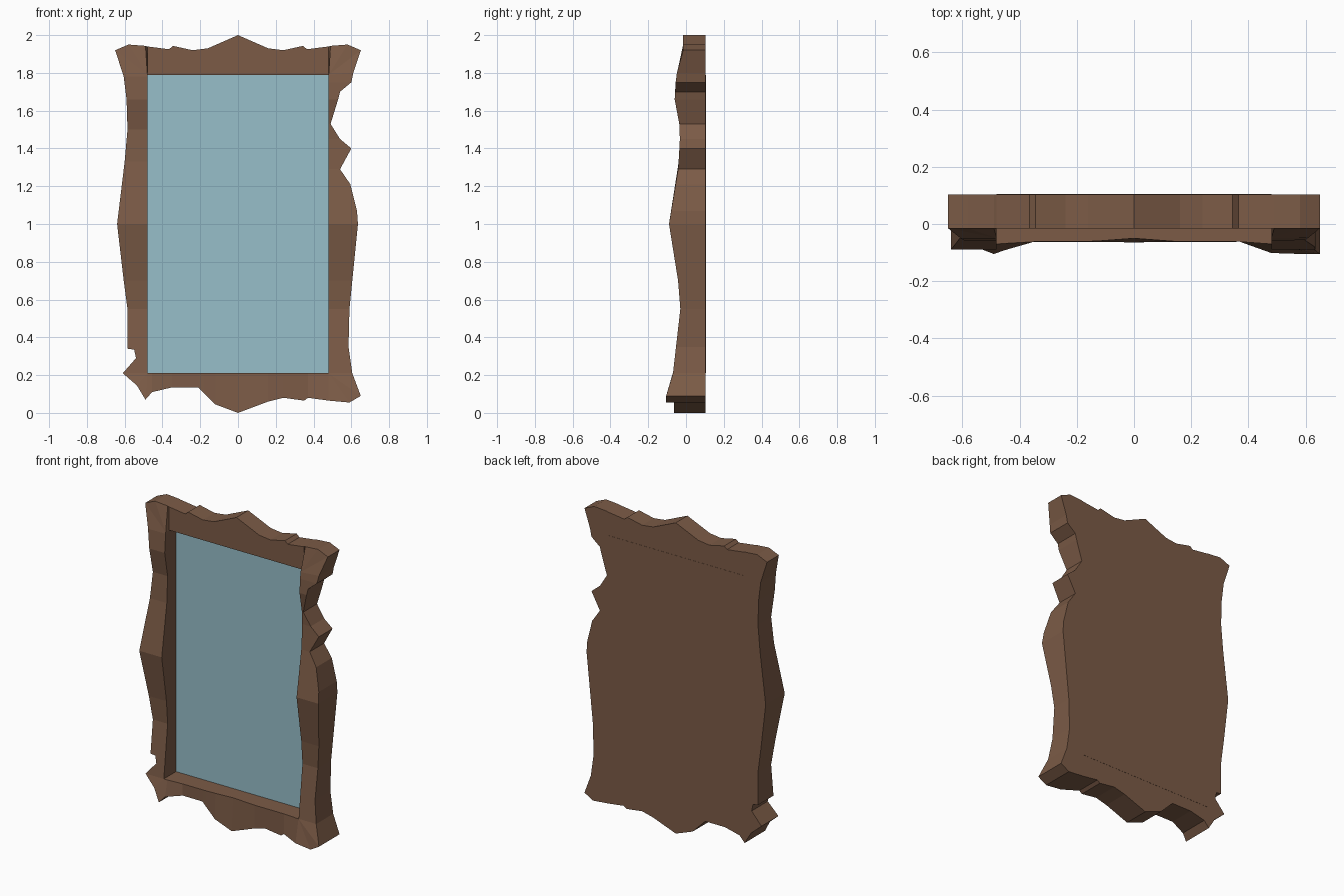
import bpy, bmesh

if "Cube" in bpy.data.objects:
    bpy.data.objects.remove(bpy.data.objects["Cube"])

W, Z0, Z1, BACK = 0.48, 0.21, 1.79, 0.104   # mirror opening and back plane


def material(name, color):
    m = bpy.data.materials.new(name)
    m.diffuse_color = (*color, 1)
    m.use_nodes = True
    m.node_tree.nodes["Principled BSDF"].inputs["Base Color"].default_value = m.diffuse_color
    return m


def interp(table, t):
    if t <= table[0][0]:
        return table[0][1]
    for (a, ya), (b, yb) in zip(table, table[1:]):
        if t <= b:
            return ya + (yb - ya) * (t - a) / (b - a)
    return table[-1][1]


# Front depth of the side rails by height, and of the bottom rail by |x|
SIDE = [(.09, -.105), (.2, -.07), (.55, -.03), (.7, -.042), (1.0, -.09), (1.3, -.04),
        (1.5, -.03), (1.66, -.06), (1.75, -.055), (1.8, -.048), (1.92, -.015)]
BOTTOM = [(0, -.064), (.37, -.062), (.49, -.105)]
LEDGE = [(0, -.05), (.16, -.062), (.37, -.062), (.48, -.07)]

# Carved outer silhouette, clockwise from the top centre
top_half = [(.16, 1.93), (.24, 1.92), (.345, 1.943), (.365, 1.925), (.48, 1.94), (.49, 1.943), (.58, 1.95)]
right = [(.65, 1.92), (.61, 1.80), (.60, 1.75), (.54, 1.70), (.53, 1.66), (.49, 1.53),
         (.54, 1.45), (.60, 1.40), (.54, 1.29), (.595, 1.21), (.63, 1.07), (.635, 1.0),
         (.605, .7), (.59, .55), (.585, .35), (.605, .21), (.65, .09)]
bottom = [(.59, .055), (.48, .065), (.37, .08), (.35, .065), (.24, .08), (.16, .06), (0, 0),
          (-.12, .045), (-.18, .105), (-.21, .135), (-.35, .135), (-.455, .11), (-.49, .07)]
left = [(-.535, .145), (-.61, .21), (-.54, .29), (-.55, .335), (-.585, .34), (-.585, .55),
        (-.605, .7), (-.64, 1.0), (-.60, 1.33), (-.585, 1.5), (-.59, 1.66), (-.605, 1.78), (-.65, 1.92)]
outline = [(0, 2)] + top_half + right + bottom + left + [(-x, z) for x, z in reversed(top_half)]


def section(bm, x, z):
    """Outer point paired with the nearest point of the opening."""
    ix, iz = max(-W, min(W, x)), max(Z0, min(Z1, z))
    oy, iy = interp(SIDE, z), interp(SIDE, iz)
    if z < Z0 and x > -.5:
        oy = interp(BOTTOM, abs(x))
        iy = interp(LEDGE, abs(ix))
    elif z > Z1 and abs(x) <= W:
        oy = iy = -.015
    return [bm.verts.new(p) for p in ((ix, iy, iz), (x, oy, z), (x, BACK, z), (ix, BACK, iz))]


def finish(bm, name, mat):
    bmesh.ops.remove_doubles(bm, verts=bm.verts, dist=1e-5)
    bmesh.ops.recalc_face_normals(bm, faces=bm.faces)
    mesh = bpy.data.meshes.new(name)
    bm.to_mesh(mesh)
    bm.free()
    mesh.materials.append(mat)
    bpy.context.collection.objects.link(bpy.data.objects.new(name, mesh))


def box(name, y0, y1, mat):
    bm = bmesh.new()
    bmesh.ops.create_cube(bm, size=1)
    for v in bm.verts:
        v.co = (v.co.x * 2 * W, y0 + (v.co.y + .5) * (y1 - y0), (Z0 + Z1) / 2 + v.co.z * (Z1 - Z0))
    finish(bm, name, mat)


wood = material("wood", (.2, .105, .062))
glass = material("glass", (.31, .52, .59))

# Carved frame
bm = bmesh.new()
rings = [section(bm, x, z) for x, z in outline]
for a, b in zip(rings, rings[1:] + rings[:1]):
    for i in range(4):
        j = (i + 1) % 4
        bm.faces.new((a[i], a[j], b[j], b[i]))
finish(bm, "frame", wood)

# Backing board and mirror pane
box("backing_board", .065, .105, wood)
box("mirror_pane", .055, .065, glass)
